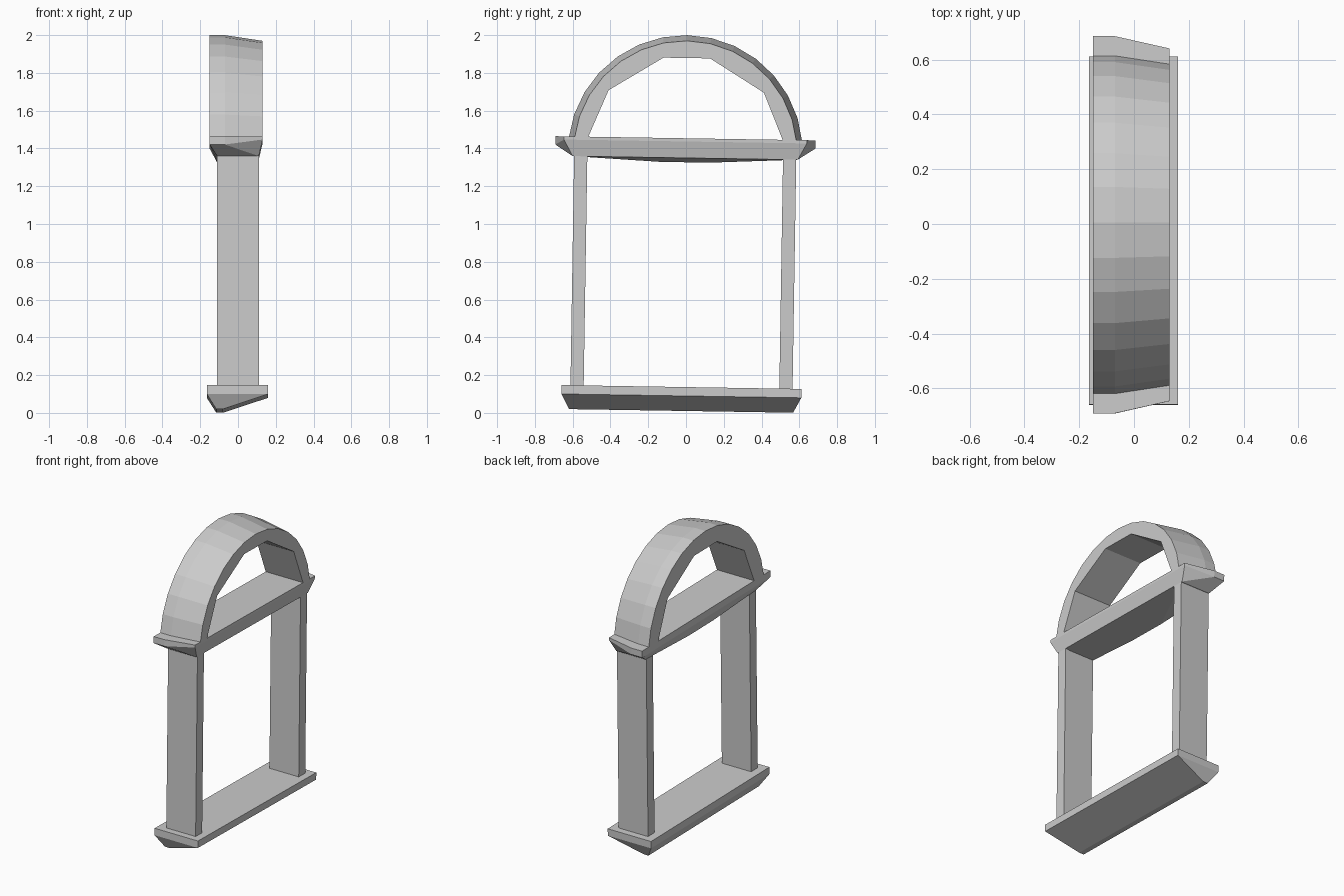
import bpy, bmesh, math
from mathutils import Matrix

if "Cube" in bpy.data.objects:
    bpy.data.objects.remove(bpy.data.objects["Cube"])

# The whole frame leans very slightly towards +y
LEAN = Matrix.Translation((0, -0.026, 0)) @ Matrix.Rotation(-0.016, 4, 'X')


def finish(name, bm):
    bmesh.ops.recalc_face_normals(bm, faces=bm.faces[:])
    bm.transform(LEAN)
    mesh = bpy.data.meshes.new(name)
    bm.to_mesh(mesh)
    bm.free()
    obj = bpy.data.objects.new(name, mesh)
    bpy.context.collection.objects.link(obj)
    return obj


def hull(name, half_points, mirror=True):
    """Convex block from points, mirrored across y."""
    bm = bmesh.new()
    for x, y, z in half_points:
        for s in ((1, -1) if mirror else (1,)):
            bm.verts.new((x, s * y, z))
    res = bmesh.ops.convex_hull(bm, input=bm.verts[:])
    loose = [v for v in bm.verts if not v.link_faces]
    bmesh.ops.delete(bm, geom=loose, context='VERTS')
    bmesh.ops.dissolve_limit(bm, angle_limit=0.01, verts=bm.verts[:], edges=bm.edges[:])
    return finish(name, bm)


# Sill: slab with a wedge-shaped underside
hull("sill", [(x, 0.635, z) for x in (-0.165, 0.16) for z in (0.09, 0.137)]
     + [(x, 0.593, 0.0105) for x in (-0.115, -0.08)])

# Side posts
for side, s in (("left", -1), ("right", 1)):
    hull(side + "_post", [(x, s * y, z) for x in (-0.11, 0.11)
                          for y in (0.518, 0.588) for z in (0.125, 1.37)], mirror=False)

# Crossbar: tapered ends and a slight sag below
hull("crossbar", [(x, 0.688, z) for x in (-0.15, -0.07) for z in (1.41, 1.454)]
     + [(0.13, 0.643, z) for z in (1.437, 1.454)]
     + [(x, 0.596, 1.35) for x in (-0.11, 0.11)]
     + [(-0.11, 0.13, 1.327)])

# Arch: faceted outside with one chamfered edge, five-sided inside
N, CENTRE = 14, 1.378
bm = bmesh.new()


def outer_ring(x, r):
    ring = []
    for i in range(N + 1):
        a = math.radians(6 + 168 * i / N)
        ring.append(bm.verts.new((x, r * math.cos(a), CENTRE + r * math.sin(a))))
    return ring


def inner_ring(x):
    half = [(0.52, 1.441), (0.411, 1.702), (0.123, 1.879)]
    pts = half + [(-y, z) for y, z in reversed(half)]
    return [bm.verts.new((x, y, z)) for y, z in pts]


def bridge(a, b):
    for i in range(len(a) - 1):
        bm.faces.new((a[i], a[i + 1], b[i + 1], b[i]))


back, mid, front = outer_ring(-0.15, 0.622), outer_ring(-0.07, 0.622), outer_ring(0.13, 0.592)
in_back, in_front = inner_ring(-0.15), inner_ring(0.13)
bridge(back, mid)
bridge(mid, front)
bridge(in_back, in_front)
bm.faces.new(back + in_back[::-1])
bm.faces.new(front + in_front[::-1])
for i in (0, -1):
    bm.faces.new((back[i], mid[i], front[i], in_front[i], in_back[i]))
finish("arch", bm)
